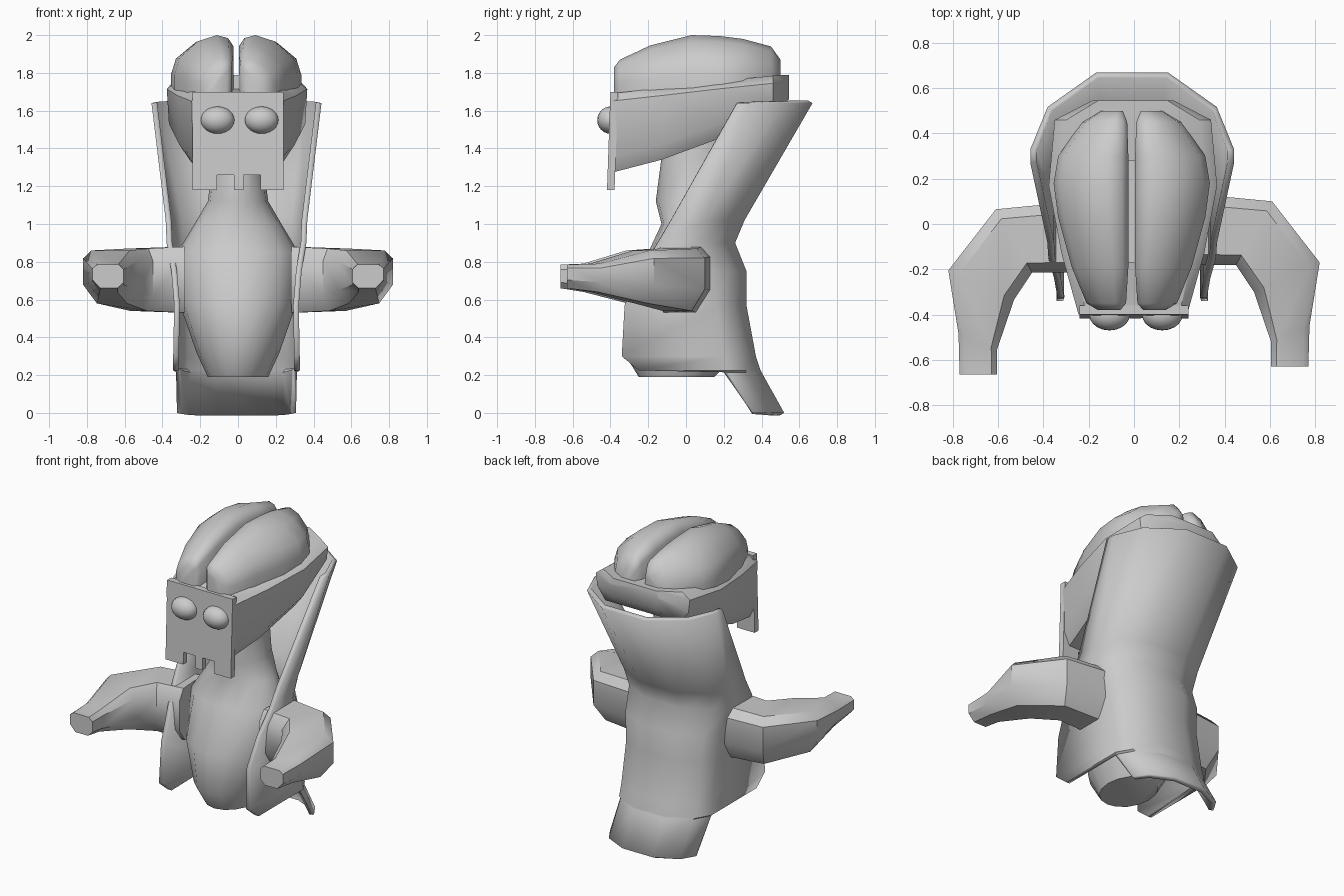
import bpy, bmesh, math
from mathutils import Vector

cube = bpy.data.objects.get("Cube")
if cube:
    bpy.data.objects.remove(cube, do_unlink=True)

GREY = (0.6, 0.6, 0.6, 1)
mat = bpy.data.materials.new("plain grey")
mat.use_nodes = True
mat.diffuse_color = GREY
mat.node_tree.nodes["Principled BSDF"].inputs["Base Color"].default_value = GREY


def finish(name, bm, angle=40):
    mesh = bpy.data.meshes.new(name)
    bm.to_mesh(mesh)
    bm.free()
    mesh.materials.append(mat)
    ob = bpy.data.objects.new(name, mesh)
    bpy.context.collection.objects.link(ob)
    bpy.ops.object.select_all(action='DESELECT')
    ob.select_set(True)
    bpy.context.view_layer.objects.active = ob
    bpy.ops.object.shade_smooth_by_angle(angle=math.radians(angle))
    return ob


def loft(name, rings, closed=True, angle=40):
    """Skin a list of rings; closed rings are capped at both ends."""
    bm = bmesh.new()
    rows = [[bm.verts.new(p) for p in ring] for ring in rings]
    n = len(rows[0])
    for a, b in zip(rows, rows[1:]):
        for j in range(n if closed else n - 1):
            k = (j + 1) % n
            bm.faces.new((a[j], a[k], b[k], b[j]))
    if closed:
        bm.faces.new(rows[0])
        bm.faces.new(rows[-1])
        bmesh.ops.recalc_face_normals(bm, faces=bm.faces)
    return finish(name, bm, angle)


# Torso and neck: z, half width, front y, back y
torso = [(.19, .16, -.25, .15), (.32, .22, -.33, .28), (.58, .31, -.32, .29),
         (.85, .32, -.2, .22), (1.0, .23, -.13, .22), (1.12, .16, -.16, .25),
         (1.35, .13, -.13, .25), (1.5, .13, -.1, .28)]
rings = []
for z, w, f, b in torso:
    ring = []
    for i in range(16):
        a = math.tau * i / 16
        ring.append((w * math.cos(a), (f + b) / 2 + (b - f) / 2 * math.sin(a), z))
    rings.append(ring)
loft("torso", rings, angle=50)

# Hood, back and tail shell: z, half width, front y, side y, back y
shell = [(0, .315, .35, .36, .52), (.215, .32, .2, .22, .4),
         (.225, .335, -.25, .22, .395), (.3, .335, -.34, .2, .37),
         (.57, .33, -.325, .16, .32), (.75, .345, -.24, .14, .32),
         (.9, .37, -.15, .06, .26), (1.02, .375, -.08, .1, .31),
         (1.64, .45, .27, .33, .67)]
rings = []
for z, w, f, s, b in shell:
    m = s + (b - s) * .55
    half = [(w, f), (w, s), (.83 * w, m), (.35 * w, b)]
    pts = half + [(-x, y) for x, y in reversed(half)]
    rings.append([(x - .008, y, z) for x, y in pts])
hood = loft("hood_and_tail", rings, closed=False, angle=50)
sol = hood.modifiers.new("thickness", 'SOLIDIFY')
sol.thickness = .03
sol.offset = -1

# Arms: inner xy, outer xy, low z, high z
arm = [((.28, -.18), (.3, .13), .53, .88), ((.45, -.18), (.61, .1), .54, .87),
       ((.53, -.3), (.82, -.17), .58, .86), ((.605, -.52), (.775, -.45), .64, .79),
       ((.605, -.63), (.77, -.63), .66, .785)]
section = [(0, .25), (.2, 0), (.75, 0), (1, .35), (1, .85), (.85, 1), (.15, 1), (0, .8)]
for side, dy, name in ((1, 0, "left_arm"), (-1, -.035, "right_arm")):
    rings = []
    for p, q, lo, hi in arm:
        p, q = Vector(p), Vector(q)
        ring = []
        for u, v in section:
            c = p.lerp(q, u)
            ring.append((side * c.x, c.y + dy, lo + (hi - lo) * v))
        rings.append(ring)
    loft(name, rings)

# Skull: y, half width, top z, bottom z
skull = [(-.4, .24, 1.69, 1.27), (-.13, .315, 1.72, 1.34), (.17, .372, 1.755, 1.45),
         (.46, .345, 1.785, 1.58), (.545, .18, 1.79, 1.66)]
rings = []
for y, w, t, b in skull:
    half = [(.85 * w, t), (w, t - .04), (.97 * w, b + .08), (.8 * w, b)]
    pts = half + [(-x, z) for x, z in reversed(half)]
    rings.append([(x - .005, y, z) for x, z in pts])
loft("skull", rings)

# Face plate with three teeth
outline = [(-.24, 1.7), (-.24, 1.18), (-.11, 1.18), (-.11, 1.26), (-.02, 1.26), (-.02, 1.18),
           (.03, 1.18), (.03, 1.26), (.12, 1.26), (.12, 1.18), (.24, 1.18), (.24, 1.7)]
loft("face_plate", [[(x, y - (1.7 - z) * .035, z) for x, z in outline]
                    for y in (-.4, -.36)])

# Brain lobes: y, inner x, outer x, top z
lobe = [(-.38, .05, .15, 1.83), (-.35, .025, .2, 1.87), (-.19, .015, .265, 1.945),
        (.03, .015, .325, 2.0), (.18, .015, .345, 1.995), (.3, .015, .325, 1.98),
        (.45, .02, .22, 1.94), (.5, .04, .14, 1.87)]
section = [(0, 0), (0, .82), (.09, .95), (.28, 1), (.6, .9), (.92, .62), (1, .35), (1, 0)]
for side, name in ((1, "left_lobe"), (-1, "right_lobe")):
    loft(name, [[(side * (a + (b - a) * u) - .01, y, 1.68 + (t - 1.68) * v)
                 for u, v in section] for y, a, b, t in lobe], angle=60)

# Ridge between the lobes
loft("lobe_ridge", [[(-.03, y, 1.7), (.005, y, 1.7), (.005, y, 1.79), (-.03, y, 1.79)]
                    for y in (-.17, .28)])

# Eyes
for x, name in ((.125, "left_eye"), (-.108, "right_eye")):
    bm = bmesh.new()
    bmesh.ops.create_uvsphere(bm, u_segments=20, v_segments=12, radius=1)
    for v in bm.verts:
        v.co = (x + .09 * v.co.x, -.4 + .07 * v.co.y, 1.55 + .072 * v.co.z)
    finish(name, bm, 60)
